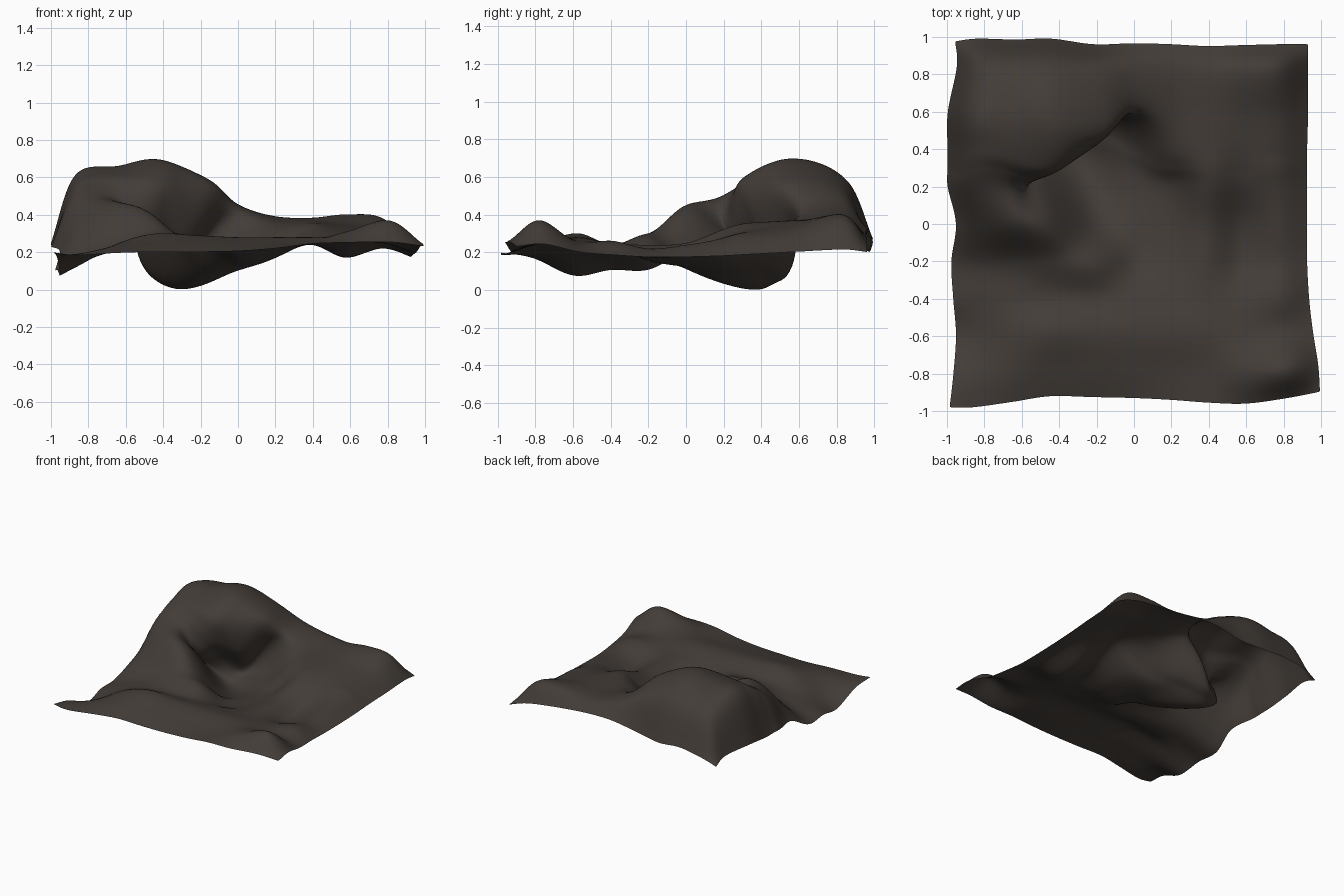
import bpy, math

# Stations across (x) and along (y), with one cross-section of heights per y station
XS = [-1, -.87, -.65, -.45, -.22, 0, .2, .4, .6, .82, 1]
YS = [-1, -.82, -.6, -.4, -.2, 0, .2, .3, .4, .6, .86, 1]
SECTIONS = [
    [.20, .185, .195, .20, .20, .205, .22, .245, .25, .25, .23],  # front edge
    [.17, .19, .235, .25, .25, .245, .245, .26, .315, .37, .24],  # front slope
    [.08, .14, .25, .30, .29, .28, .28, .28, .27, .25, .20],      # front ridge
    [.11, .15, .21, .235, .24, .235, .24, .25, .24, .26, .185],
    [.11, .17, .245, .30, .28, .16, .19, .24, .175, .22, .175],   # tongue
    [.20, .34, .45, .40, .14, .125, .17, .25, .19, .24, .175],    # knob
    [.22, .47, .47, .18, .015, .10, .18, .32, .28, .27, .18],     # pit
    [.22, .53, .53, .34, .055, .11, .25, .35, .31, .29, .185],
    [.22, .57, .61, .53, .165, .16, .31, .36, .33, .295, .19],    # lip
    [.24, .61, .66, .695, .56, .42, .37, .37, .355, .315, .20],   # hill top
    [.23, .50, .56, .58, .54, .44, .39, .38, .40, .38, .21],
    [.20, .24, .27, .26, .28, .32, .32, .30, .28, .25, .20],      # back edge
]
# Wavy outline of the sheet
LEFT = [-.99, -.97, -.955, -.97, -.98, -.955, -1, -1, -1, -1, -.95, -.96]
RIGHT = [1, .99, .96, .94, .93, .93, .93, .93, .93, .935, .935, .935]
FRONT = [-.985, -.985, -.955, -.925, -.93, -.935, -.945, -.96, -.965, -.935, -.9]
BACK = [.98, .995, .99, .995, .965, .97, .965, .955, .96, .965, .965]
STEPS = 12
NX = (len(XS) - 1) * STEPS + 1
NY = (len(YS) - 1) * STEPS + 1


def spline(vals, k):
    """Smooth curve through vals at fine step k."""
    i = min(k // STEPS, len(vals) - 2)
    t = k / STEPS - i
    b, c = vals[i], vals[i + 1]
    a = vals[i - 1] if i > 0 else 2 * b - c
    d = vals[i + 2] if i + 2 < len(vals) else 2 * c - b
    return .5 * (2 * b + (c - a) * t + (2 * a - 5 * b + 4 * c - d) * t * t
                 + (3 * b - a - 3 * c + d) * t ** 3)


def fold(x, y):
    """Push the hill lip out over the pit and the pit wall in under the hill."""
    nx, ny = -.59, .81
    dx, dy = x + .30, y - .40
    d = dx * nx + dy * ny
    along = dx * ny - dy * nx
    w = .13
    reach = .23 if d > 0 else .37
    s = -reach * (d / w) * math.exp(-.5 * (d / w) ** 2) * math.exp(-(along / .34) ** 4)
    return x + nx * s, y + ny * s


# Loft the cross-sections into a terrain sheet
columns = [[spline(sec, i) for sec in SECTIONS] for i in range(NX)]
verts = []
for j in range(NY):
    for i in range(NX):
        x, y, z = spline(XS, i), spline(YS, j), spline(columns[i], j)
        ex = (spline(LEFT, j) + 1) * max(0, -x) ** 2 + (spline(RIGHT, j) - 1) * max(0, x) ** 2
        ey = (spline(FRONT, i) + 1) * max(0, -y) ** 2 + (spline(BACK, i) - 1) * max(0, y) ** 2
        fx, fy = fold(x, y)
        verts.append((fx + ex, fy + ey, z))
low = min(v[2] for v in verts)
verts = [(x, y, z - low * max(0, 1 - z / .2)) for x, y, z in verts]
faces = [(j * NX + i, j * NX + i + 1, (j + 1) * NX + i + 1, (j + 1) * NX + i)
         for j in range(NY - 1) for i in range(NX - 1)]

mesh = bpy.data.meshes.new("terrain")
mesh.from_pydata(verts, [], faces)
mesh.polygons.foreach_set("use_smooth", [True] * len(faces))
terrain = bpy.data.objects.new("terrain", mesh)
bpy.context.collection.objects.link(terrain)

# Soften the fold
smooth = terrain.modifiers.new("soften", 'SMOOTH')
smooth.factor = .5
smooth.iterations = 5

# Dark earth colour
earth = bpy.data.materials.new("earth")
earth.diffuse_color = (.056, .046, .039, 1)
mesh.materials.append(earth)
